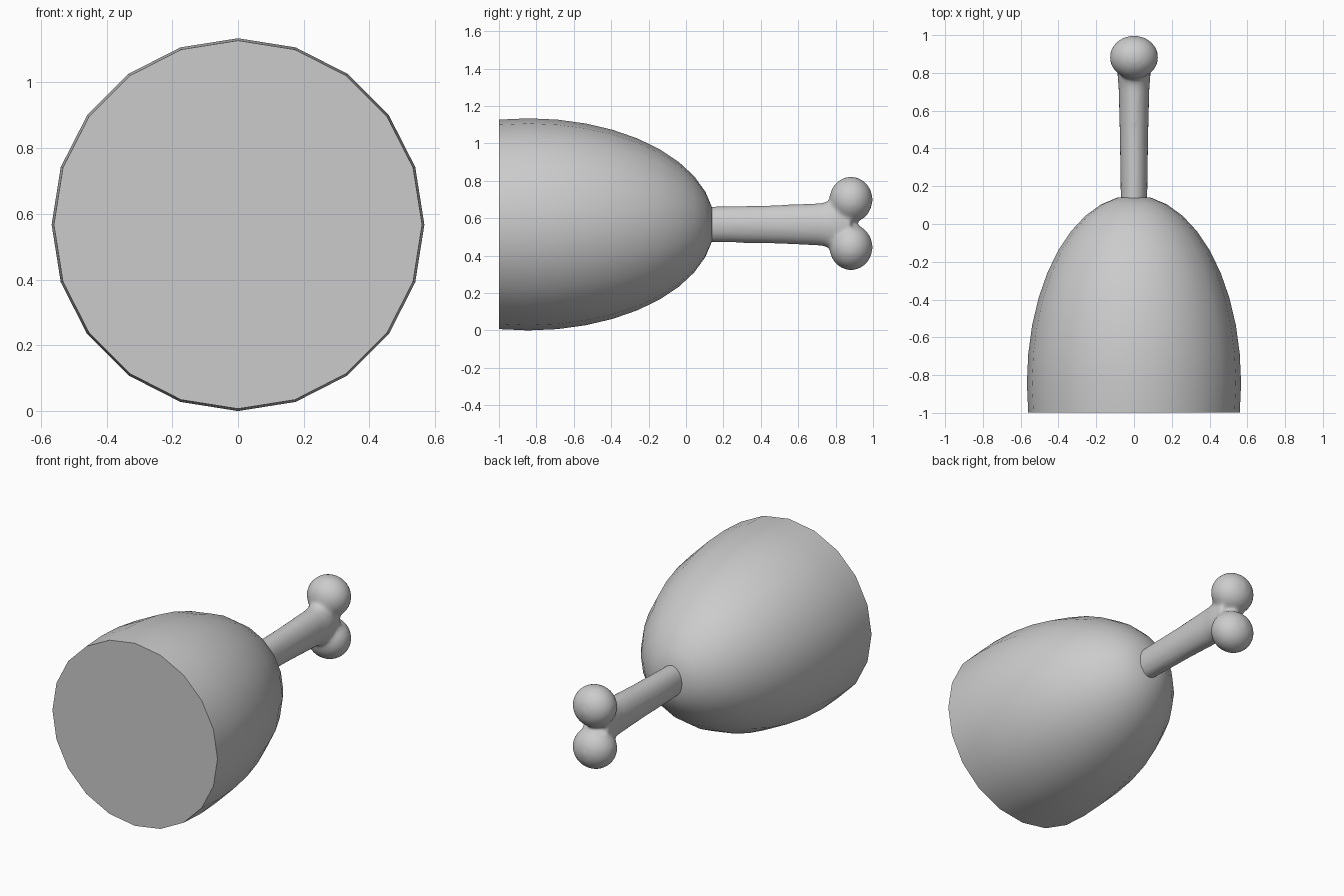
import bpy, bmesh
from math import sin, cos, pi, radians
from mathutils import Matrix

if "Cube" in bpy.data.objects:
    bpy.data.objects.remove(bpy.data.objects["Cube"])

AXIS_Z = 0.567  # height of the common centre line


def loft(bm, sections, sides):
    """Skin elliptical sections (y, half width, half height) along y, capped at both ends."""
    rings = []
    for y, rx, rz in sections:
        rings.append([bm.verts.new((rx * sin(2 * pi * i / sides), y,
                                    AXIS_Z + rz * cos(2 * pi * i / sides)))
                      for i in range(sides)])
    for a, b in zip(rings, rings[1:]):
        for i in range(sides):
            j = (i + 1) % sides
            bm.faces.new((a[i], a[j], b[j], b[i]))
    bm.faces.new(rings[0])
    bm.faces.new(rings[-1])


def finish(bm, name):
    bmesh.ops.recalc_face_normals(bm, faces=bm.faces)
    mesh = bpy.data.meshes.new(name)
    bm.to_mesh(mesh)
    bm.free()
    obj = bpy.data.objects.new(name, mesh)
    bpy.context.collection.objects.link(obj)
    bpy.ops.object.select_all(action='DESELECT')
    bpy.context.view_layer.objects.active = obj
    obj.select_set(True)
    return obj


# Meat: 20-sided half ellipsoid, cut flat at the front
bm = bmesh.new()
sections = []
for k in range(-1, 10):
    t = radians(9 * k)
    r = 0.567 * cos(t)
    sections.append((max(-1.0, -0.843 + 0.995 * sin(t)), r, r))
loft(bm, sections, 20)
finish(bm, "meat")
bpy.ops.object.shade_smooth_by_angle(angle=radians(40))

# Bone: tapered shaft flaring into two rounded knobs
bm = bmesh.new()
loft(bm, [(0.05, 0.070, 0.094), (0.15, 0.071, 0.096), (0.45, 0.075, 0.102),
          (0.72, 0.082, 0.114), (0.79, 0.088, 0.130), (0.88, 0.085, 0.120)], 24)
for side in (-1, 1):
    place = Matrix.Translation((0, 0.882, AXIS_Z + 0.005 + side * 0.127))
    bmesh.ops.create_uvsphere(bm, u_segments=24, v_segments=16, radius=1,
                              matrix=place @ Matrix.Diagonal((0.129, 0.116, 0.123, 1)))
bone = finish(bm, "bone")

# Fuse and soften the bone so that the knobs blend into the shaft
fuse = bone.modifiers.new("fuse", 'REMESH')
fuse.mode = 'VOXEL'
fuse.voxel_size = 0.012
fuse.use_smooth_shade = True
soften = bone.modifiers.new("soften", 'SMOOTH')
soften.factor = 0.5
soften.iterations = 10
